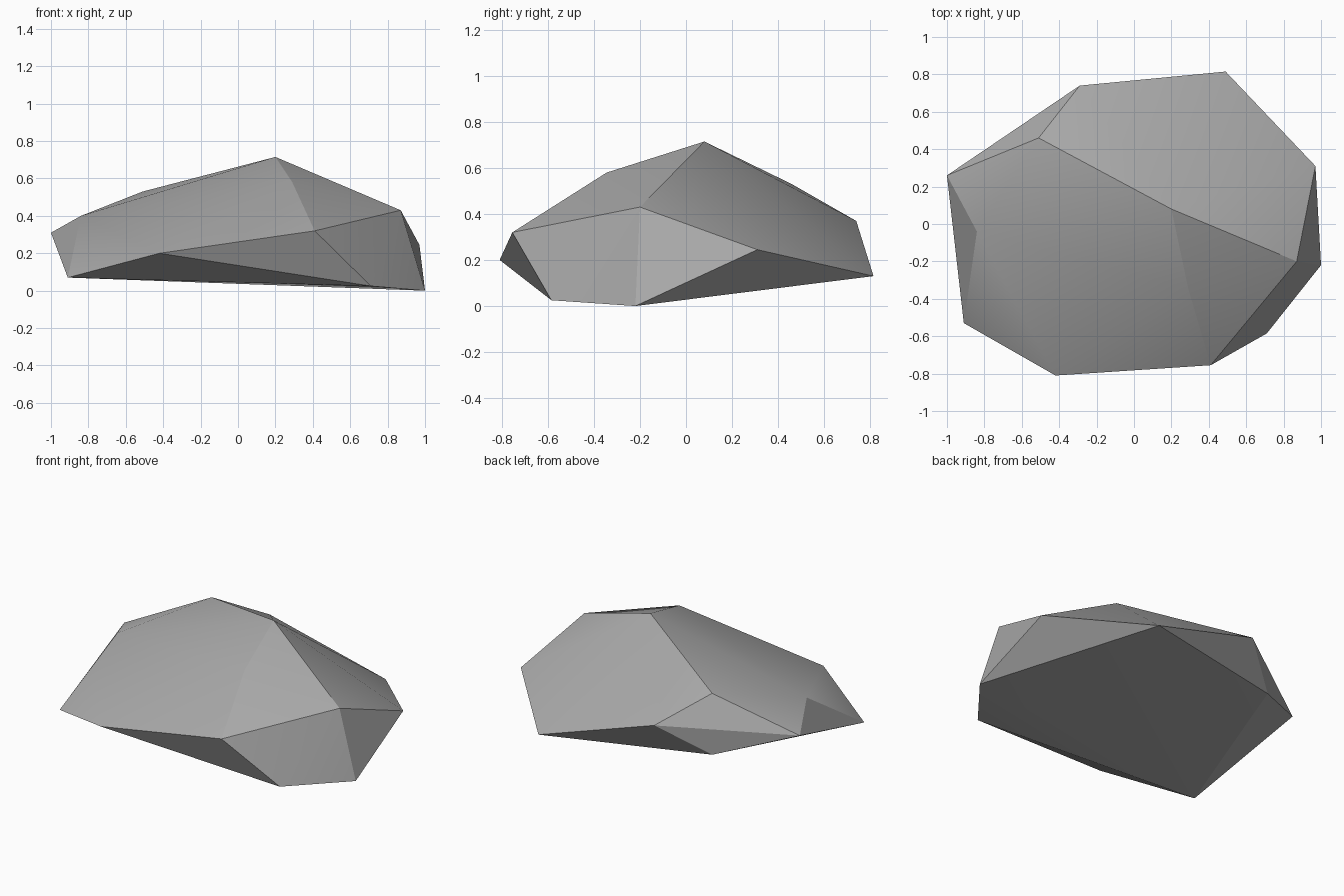
import bpy
import bmesh
import math

cube = bpy.data.objects.get("Cube")
if cube:
    bpy.data.objects.remove(cube, do_unlink=True)

# Stone colour
stone = bpy.data.materials.new("stone_grey")
stone.use_nodes = True
grey = (0.40, 0.40, 0.40, 1)
stone.diffuse_color = grey
stone.node_tree.nodes["Principled BSDF"].inputs["Base Color"].default_value = grey

# Corners of the boulder, grouped from the ground up
base = [(-.91, -.53, .07), (.71, -.585, .025), (1, -.22, 0),
        (.49, .815, .13), (-.57, .545, .18)]
rim = [(-1, .26, .31), (-.42, -.81, .2), (.41, -.755, .32),
       (.97, .31, .245), (-.29, .74, .37)]
crown = [(-.84, -.04, .4), (.87, -.2, .43), (.29, -.345, .58),
         (-.51, .46, .53), (.2, .08, .715)]

# Boulder: the faceted skin stretched over the corners
bm = bmesh.new()
for corner in base + rim + crown:
    bm.verts.new(corner)
bmesh.ops.convex_hull(bm, input=bm.verts[:])
bmesh.ops.recalc_face_normals(bm, faces=bm.faces[:])
mesh = bpy.data.meshes.new("boulder")
bm.to_mesh(mesh)
bm.free()
mesh.materials.append(stone)
boulder = bpy.data.objects.new("boulder", mesh)
bpy.context.collection.objects.link(boulder)

# Soften only the shallow creases
bpy.context.view_layer.objects.active = boulder
boulder.select_set(True)
bpy.ops.object.shade_smooth_by_angle(angle=math.radians(20))
